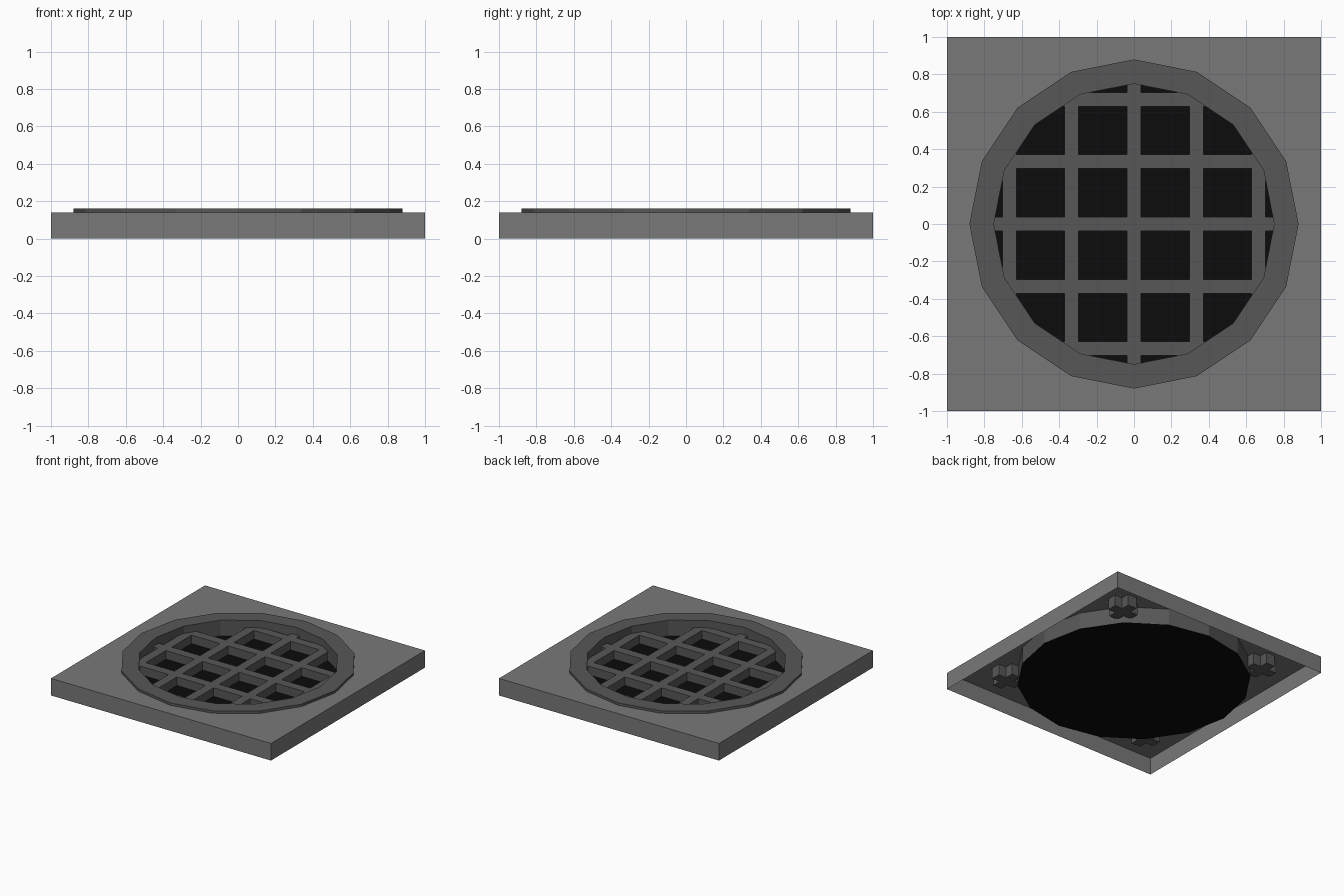
import bpy, bmesh, math

if "Cube" in bpy.data.objects:
    bpy.data.objects.remove(bpy.data.objects["Cube"])

SIDES = 16
R_OUT, R_IN = 0.88, 0.75
PLATE_Z = 0.14


def material(name, v):
    m = bpy.data.materials.new(name)
    m.diffuse_color = (v, v, v, 1)
    m.use_nodes = True
    m.node_tree.nodes["Principled BSDF"].inputs["Base Color"].default_value = m.diffuse_color
    return m


STONE = material("mid grey", 0.19)
IRON = material("dark grey", 0.095)
BLACK = material("black", 0.0035)


def finish(name, bm, mat, normals=True):
    if normals:
        bmesh.ops.recalc_face_normals(bm, faces=bm.faces)
    me = bpy.data.meshes.new(name)
    bm.to_mesh(me)
    bm.free()
    me.materials.append(mat)
    ob = bpy.data.objects.new(name, me)
    bpy.context.collection.objects.link(ob)
    return ob


def loop(bm, r, z, square=False):
    """Polygon of 16 points, or the same rays pushed out to a square."""
    pts = []
    for k in range(SIDES):
        a = 2 * math.pi * k / SIDES
        c, s = math.cos(a), math.sin(a)
        d = r / max(abs(c), abs(s)) if square else r
        pts.append(bm.verts.new((c * d, s * d, z)))
    return pts


def bridge(bm, a, b):
    for i in range(SIDES):
        j = (i + 1) % SIDES
        bm.faces.new((a[i], a[j], b[j], b[i]))


def add_box(bm, cx, cy, cz, sx, sy, sz):
    vs = bmesh.ops.create_cube(bm, size=1)["verts"]
    bmesh.ops.scale(bm, vec=(sx, sy, sz), verts=vs)
    bmesh.ops.translate(bm, vec=(cx, cy, cz), verts=vs)


# Square cover plate: thin shell, open below, round opening in the top
bm = bmesh.new()
bottom = loop(bm, 1, 0, True)
top = loop(bm, 1, PLATE_Z, True)
hole = loop(bm, R_OUT - 0.01, PLATE_Z)
bridge(bm, bottom, top)
bridge(bm, top, hole)
finish("cover_plate", bm, STONE, normals=False)

# Raised ring around the opening
bm = bmesh.new()
rings = [loop(bm, r, z) for r, z in
         ((R_OUT, 0.004), (R_OUT, 0.16), (R_IN, 0.16), (R_IN, 0.004))]
for i in range(4):
    bridge(bm, rings[i], rings[(i + 1) % 4])
finish("rim_ring", bm, IRON)

# Black disc closing the well
bm = bmesh.new()
low, high = loop(bm, R_OUT, 0), loop(bm, R_OUT - 0.01, 0.03)
bridge(bm, low, high)
bm.faces.new(low)
bm.faces.new(high)
finish("dark_base", bm, BLACK)

# Grate bars in both directions, ends buried in the ring
bm = bmesh.new()
W = 0.075
for k in range(-2, 3):
    o = k / 3
    length = 2 * math.sqrt(0.84 ** 2 - (abs(o) + W / 2) ** 2)
    add_box(bm, o, 0, 0.0625, W, length, W)
    add_box(bm, 0, o, 0.0625, length, W, W)
finish("grate_bars", bm, IRON)

# Cross shaped studs under the four corners
bm = bmesh.new()
L, T, C = 0.11, 0.04, 0.68
cross = [(L, -T), (L, T), (T, T), (T, L), (-T, L), (-T, T),
         (-L, T), (-L, -T), (-T, -T), (-T, -L), (T, -L), (T, -T)]
for sx in (-1, 1):
    for sy in (-1, 1):
        f = bm.faces.new([bm.verts.new((sx * C + x, sy * C + y, 0.045)) for x, y in cross])
        ext = bmesh.ops.extrude_face_region(bm, geom=[f], use_keep_orig=True)
        moved = [g for g in ext["geom"] if isinstance(g, bmesh.types.BMVert)]
        bmesh.ops.translate(bm, vec=(0, 0, PLATE_Z - 0.003 - 0.045), verts=moved)
finish("corner_studs", bm, IRON)
